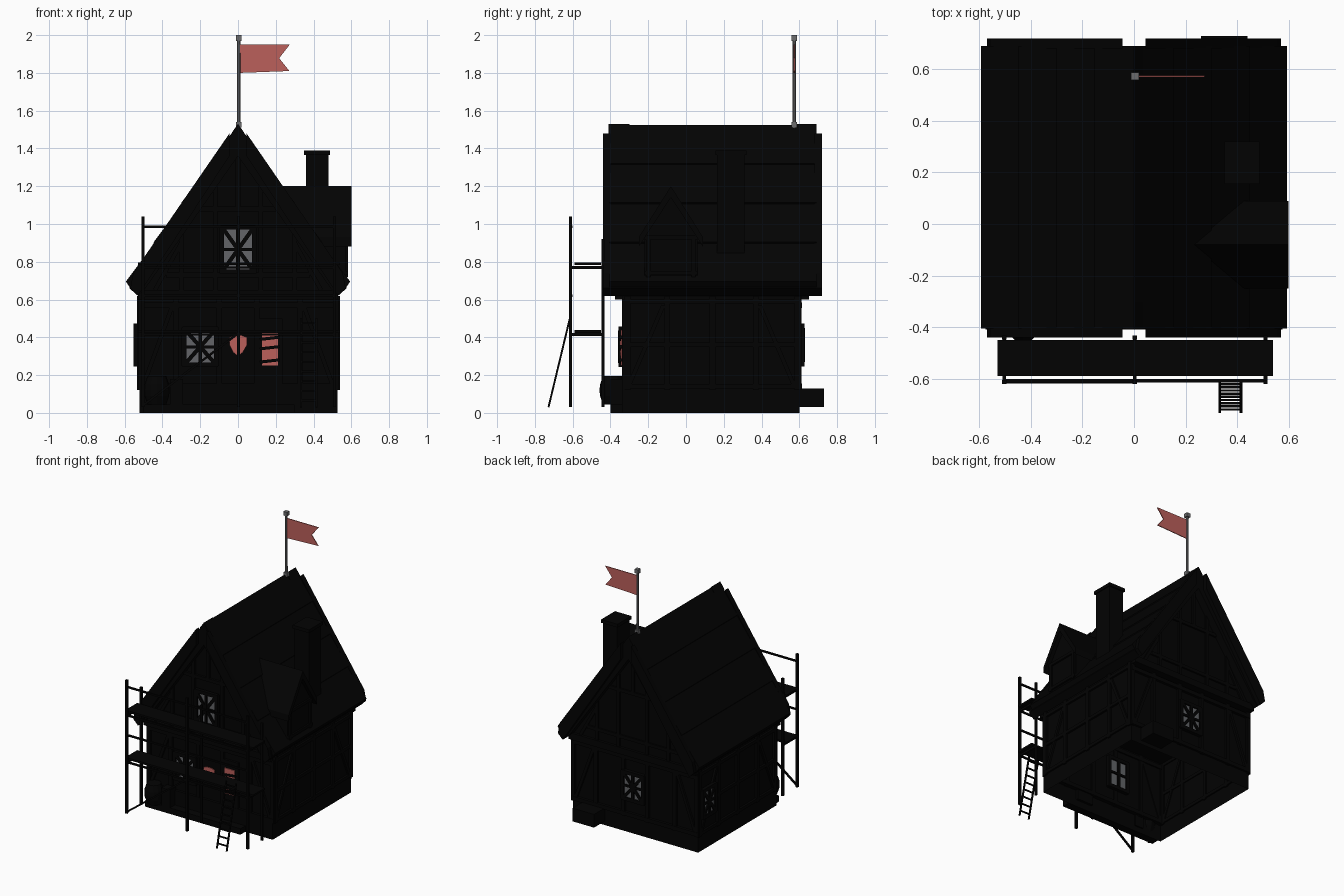
import bpy, bmesh, math
from mathutils import Vector

cube = bpy.data.objects.get("Cube")
if cube:
    bpy.data.objects.remove(cube)


def material(name, r, g, b):
    m = bpy.data.materials.new(name)
    m.use_nodes = True
    m.diffuse_color = (r, g, b, 1)
    m.node_tree.nodes["Principled BSDF"].inputs["Base Color"].default_value = (r, g, b, 1)
    return m


black = material("charred black", 0.0008, 0.0008, 0.0008)
grey = material("window grey", 0.125, 0.13, 0.14)
iron = material("pole grey", 0.15, 0.15, 0.155)
red = material("cloth red", 0.5, 0.115, 0.105)


def finish(name, bm, mat):
    bmesh.ops.recalc_face_normals(bm, faces=bm.faces)
    me = bpy.data.meshes.new(name)
    bm.to_mesh(me)
    bm.free()
    me.materials.append(mat)
    ob = bpy.data.objects.new(name, me)
    bpy.context.collection.objects.link(ob)
    return ob


def loft(name, outlines, mat, caps=True):
    """Join successive rings of points with quads."""
    bm = bmesh.new()
    rings = [[bm.verts.new(p) for p in ring] for ring in outlines]
    n = len(rings[0])
    for lo, hi in zip(rings, rings[1:]):
        for i in range(n):
            j = (i + 1) % n
            bm.faces.new((lo[i], lo[j], hi[j], hi[i]))
    if caps:
        bm.faces.new(rings[0])
        bm.faces.new(rings[-1])
    return finish(name, bm, mat)


def prism(name, pts, axis, a, b, mat=black):
    """Extrude a 2D outline along x or y, from a to b."""
    put = (lambda p, t: (p[0], t, p[1])) if axis == "y" else (lambda p, t: (t, p[0], p[1]))
    return loft(name, [[put(p, t) for p in pts] for t in (a, b)], mat)


def box(name, x0, x1, y0, y1, z0, z1, mat=black):
    return prism(name, [(x0, z0), (x1, z0), (x1, z1), (x0, z1)], "y", y0, y1, mat)


def lathe(name, profile, x, y, sides, mat):
    turns = [2 * math.pi * i / sides for i in range(sides)]
    return loft(name, [[(x + r * math.cos(t), y + r * math.sin(t), z) for t in turns]
                       for r, z in profile], mat)


def beam(name, p, q, w=0.02, d=None, mat=black):
    """Square bar from p to q; d is the size along the second cross axis."""
    p, q = Vector(p), Vector(q)
    bm = bmesh.new()
    bmesh.ops.create_cube(bm, size=1)
    bmesh.ops.scale(bm, vec=(w, d or w, (q - p).length), verts=bm.verts)
    ob = finish(name, bm, mat)
    ob.rotation_mode = "QUATERNION"
    ob.rotation_quaternion = (q - p).to_track_quat("Z", "Y")
    ob.location = (p + q) / 2
    return ob


def rectangle(x0, x1, y0, y1, z):
    return [(x0, y0, z), (x1, y0, z), (x1, y1, z), (x0, y1, z)]


# Stone base and ground floor walls, open underneath, and the gabled storey
base, walls = (-0.522, 0.528, -0.34, 0.6), (-0.52, 0.525, -0.32, 0.595)
loft("ground_floor_walls", [rectangle(*base, 0), rectangle(*base, 0.13),
                            rectangle(*walls, 0.13), rectangle(*walls, 0.62)], black, False)
box("door_step", -0.5, 0.3, -0.4, -0.34, 0, 0.045)
prism("gable_storey", [(-0.52, 0.6), (0.52, 0.6), (0.52, 0.68), (0, 1.42), (-0.52, 0.68)],
      "y", -0.35, 0.63)

# Timber framing on the front and back
for face, y, out in (("front", -0.325, -1), ("back", 0.6, 1)):
    for z in (0.14, 0.57):
        beam(face + "_rail", (-0.53, y, z), (0.535, y, z), 0.03)
    for x in (-0.515, -0.33, -0.1, 0.1, 0.33, 0.52):
        beam(face + "_stud", (x, y, 0.12), (x, y, 0.6), 0.03, 0.025)
    for s in (-1, 1):
        beam(face + "_brace", (s * 0.5, y, 0.15), (s * 0.35, y, 0.56), 0.022)
    y += out * 0.03
    box(face + "_jetty_beam", -0.53, 0.53, y - 0.02, y + 0.02, 0.6, 0.65)
    beam(face + "_collar", (-0.38, y, 0.73), (0.38, y, 0.73), 0.025)
    beam(face + "_upper_collar", (-0.2, y, 1.08), (0.2, y, 1.08), 0.025)
    for s in (-1, 1):
        beam(face + "_gable_stud", (s * 0.12, y, 0.64), (s * 0.12, y, 1.2), 0.025)
        beam(face + "_gable_stud", (s * 0.3, y, 0.64), (s * 0.3, y, 0.95), 0.025)
        beam(face + "_gable_brace", (s * 0.44, y, 0.65), (s * 0.3, y, 0.9), 0.022)
    beam(face + "_king_post", (0, y, 1.08), (0, y, 1.38), 0.025)

# Timber framing on the two sides
for x in (-0.524, 0.528):
    for z in (0.14, 0.36, 0.59):
        beam("side_rail", (x, -0.32, z), (x, 0.6, z), 0.024)
    for y in (-0.31, -0.1, 0.14, 0.37, 0.59):
        beam("side_stud", (x, y, 0.12), (x, y, 0.62), 0.024, 0.03)
    for a, b in ((-0.3, -0.12), (0.57, 0.39)):
        beam("side_brace", (x, a, 0.15), (x, b, 0.57), 0.022)

# Roof: slabs, lapped courses and bargeboards on each slope
SLOPE = 1.42
for s in (-1, 1):
    prism("roof_slab", [(0, 1.51), (s * 0.565, 0.71), (s * 0.575, 0.66), (s * 0.53, 0.62),
                        (s * 0.49, 0.66), (0, 1.36)], "y", -0.41, 0.69)
    for i in range(4):
        a, b = 0.147 * i, 0.147 * (i + 1)
        za, zb = 1.525 - SLOPE * a, 1.53 - SLOPE * b
        prism("roof_course", [(s * a, za), (s * (b + 0.006), zb), (s * (b - 0.015), zb - 0.03),
                              (s * a, za - 0.03)], "y", -0.405, 0.69)
    for y0, y1 in ((-0.44, -0.4), (0.68, 0.72)):
        prism("bargeboard", [(s * 0.045, 1.48), (s * 0.555, 0.74), (s * 0.57, 0.66),
                             (s * 0.53, 0.62), (s * 0.045, 1.36)], "y", y0, y1)
for y0, y1 in ((-0.41, -0.3), (0.58, 0.69)):
    prism("ridge_end", [(-0.035, 1.48), (0, 1.53), (0.035, 1.48)], "y", y0, y1)

# Dormer on the left slope
prism("dormer_wall", [(-0.22, 0.72), (0.06, 0.72), (0.06, 0.93), (-0.08, 1.14), (-0.22, 0.93)],
      "x", 0.3, 0.57)
prism("dormer_roof", [(-0.25, 0.88), (-0.25, 0.93), (-0.08, 1.2), (0.09, 0.93), (0.09, 0.88),
                      (-0.08, 1.14)], "x", 0.2, 0.6)
for y in (-0.2, 0.04):
    beam("dormer_post", (0.572, y, 0.72), (0.572, y, 0.93), 0.022)
for z in (0.74, 0.93):
    beam("dormer_rail", (0.572, -0.22, z), (0.572, 0.06, z), 0.022)

# Chimney
box("chimney", 0.36, 0.48, 0.165, 0.31, 0.75, 1.38)
box("chimney_cap", 0.35, 0.487, 0.155, 0.32, 1.365, 1.39)


# Windows: pane, frame and crossed glazing bars
def window(name, centre, across, out, w, h, crossed=True):
    c, u, n, up = Vector(centre), Vector(across), Vector(out), Vector((0, 0, 1))

    def at(a, b, t):
        return c + u * a * w / 2 + up * b * h / 2 + n * t

    def bar(part, a, b, c2, d, t, size):
        beam(name + part, at(a, b, t), at(c2, d, t), size)

    beam(name + "_pane", at(0, -1, 0.008), at(0, 1, 0.008),
         *((w, 0.008) if abs(u.x) else (0.008, w)), grey)
    for s in (-1, 1):
        bar("_frame", s * 1.15, -1.2, s * 1.15, 1.2, 0.01, 0.026)
        bar("_frame", -1.25, s * 1.12, 1.25, s * 1.12, 0.01, 0.026)
        if crossed:
            bar("_diagonal", -s, -1, s, 1, 0.012, 0.021)
    bar("_mullion", 0, -1, 0, 1, 0.014, 0.02)
    bar("_transom", -1, 0, 1, 0, 0.014, 0.016)


window("front_window", (-0.2, -0.335, 0.35), (1, 0, 0), (0, -1, 0), 0.15, 0.17)
window("gable_window", (0, -0.365, 0.865), (1, 0, 0), (0, -1, 0), 0.15, 0.21)
window("back_window", (0.01, 0.605, 0.36), (1, 0, 0), (0, 1, 0), 0.15, 0.18)
window("side_window", (-0.53, 0.5, 0.36), (0, 1, 0), (-1, 0, 0), 0.13, 0.18)
window("inner_window", (-0.11, -0.312, 0.36), (1, 0, 0), (0, 1, 0), 0.14, 0.2, False)

# Red shield and banded red door cloth on the front wall
prism("shield", [(-0.045, 0.4), (-0.02, 0.41), (0.02, 0.41), (0.048, 0.4), (0.048, 0.36),
                 (0.025, 0.32), (0, 0.3), (-0.025, 0.32), (-0.045, 0.36)],
      "y", -0.35, -0.342, red)
box("door_frame", 0.1, 0.235, -0.338, -0.32, 0.05, 0.5)
box("door_cloth", 0.127, 0.212, -0.345, -0.337, 0.25, 0.44, red)
for z in (0.275, 0.345, 0.395):
    beam("door_band", (0.115, -0.345, z - 0.006), (0.222, -0.345, z + 0.006), 0.016)

# Barrel, front crate and back crate
lathe("barrel", [(0.05, 0.045), (0.065, 0.09), (0.068, 0.12), (0.065, 0.15), (0.05, 0.195)],
      -0.43, -0.39, 12, black)
box("front_crate", -0.36, -0.29, -0.4, -0.33, 0.04, 0.18)
box("back_crate", 0.26, 0.44, 0.6, 0.73, 0.03, 0.13)

# Scaffold: posts, decks, cross bars, rails and brace
for x in (-0.503, 0.003, 0.51):
    for y, top in ((-0.44, 0.92), (-0.612, 1.04)):
        beam("scaffold_post", (x, y, 0.03), (x, y, top), 0.016)
    for z in (0.415, 0.77):
        beam("scaffold_cross_bar", (x, -0.612, z), (x, -0.44, z), 0.014)
for z in (0.432, 0.79):
    box("scaffold_deck", -0.53, 0.54, -0.59, -0.45, z - 0.008, z + 0.006)
for z in (0.415, 0.62, 0.77, 0.985):
    beam("scaffold_rail", (-0.503, -0.608, z), (0.51, -0.608, z), 0.012)
beam("scaffold_brace", (-0.503, -0.612, 0.04), (0, -0.612, 0.42), 0.012)

# Ladder leaning on the scaffold
for x in (0.333, 0.415):
    beam("ladder_side", (x, -0.728, 0.03), (x, -0.615, 0.5), 0.01)
for i in range(9):
    t = (i + 0.7) / 9.2
    y, z = -0.728 + 0.113 * t, 0.03 + 0.47 * t
    beam("ladder_rung", (0.333, y, z), (0.415, y, z), 0.009)

# Flagpole with square collars and a swallowtail flag
lathe("flagpole", [(0.01, 1.5), (0.009, 1.98)], 0.004, 0.573, 8, iron)
for z in (1.525, 1.985):
    beam("pole_collar", (0.004, 0.573, z - 0.015), (0.004, 0.573, z + 0.015), 0.03, mat=iron)
prism("flag", [(0.008, 1.8), (0.272, 1.81), (0.218, 1.878), (0.274, 1.95), (0.008, 1.95)],
      "y", 0.57, 0.576, red)
